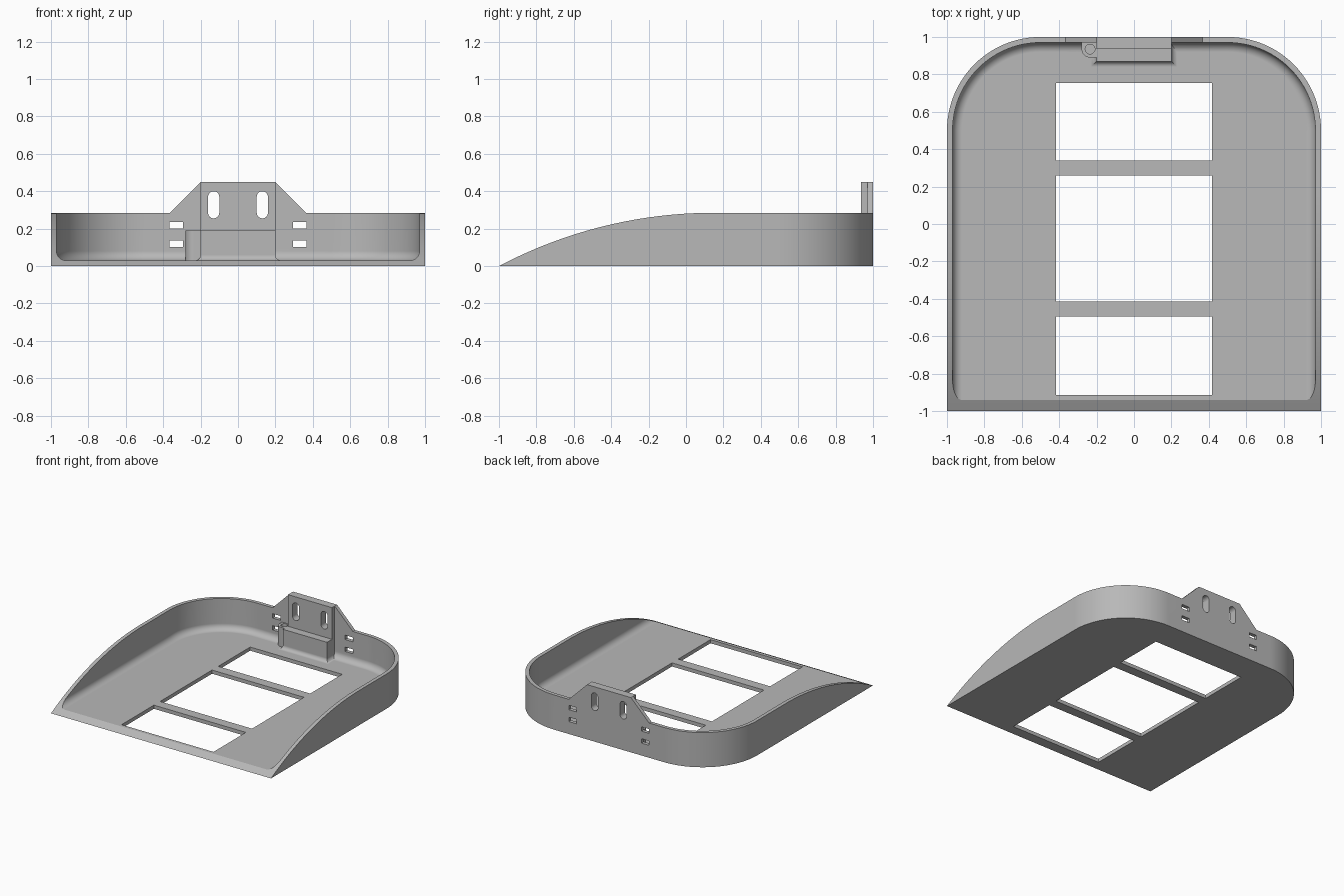
import bpy, bmesh, math

if "Cube" in bpy.data.objects:
    bpy.data.objects.remove(bpy.data.objects["Cube"])

WALL, FLOOR, RIM, TOP = 0.03, 0.03, 0.285, 0.45
FILLET = 0.05


def loft(name, rings):
    """Closed solid through rings that share one vertex count."""
    bm = bmesh.new()
    rows = [[bm.verts.new(p) for p in ring] for ring in rings]
    n = len(rows[0])
    for a, b in zip(rows, rows[1:]):
        for i in range(n):
            j = (i + 1) % n
            bm.faces.new((a[i], a[j], b[j], b[i]))
    bm.faces.new(rows[0][::-1])
    bm.faces.new(rows[-1])
    bmesh.ops.recalc_face_normals(bm, faces=bm.faces)
    mesh = bpy.data.meshes.new(name)
    bm.to_mesh(mesh)
    bm.free()
    obj = bpy.data.objects.new(name, mesh)
    bpy.context.collection.objects.link(obj)
    return obj


def prism(name, points, axis, lo, hi):
    """Extrude a flat outline along x, y or z."""
    place = {"x": lambda p, t: (t, p[0], p[1]),
             "y": lambda p, t: (p[0], t, p[1]),
             "z": lambda p, t: (p[0], p[1], t)}[axis]
    return loft(name, [[place(p, t) for p in points] for t in (lo, hi)])


def box(name, x0, x1, y0, y1, z0, z1):
    return prism(name, [(x0, y0), (x1, y0), (x1, y1), (x0, y1)], "z", z0, z1)


def arc(cx, cy, r, a0, a1, n):
    return [(cx + r * math.cos(math.radians(a0 + (a1 - a0) * i / n)),
             cy + r * math.sin(math.radians(a0 + (a1 - a0) * i / n)))
            for i in range(n + 1)]


def combine(obj, tool, operation):
    """Apply a boolean and discard the tool."""
    mod = obj.modifiers.new("cut", "BOOLEAN")
    mod.operation, mod.solver, mod.object = operation, "EXACT", tool
    bpy.context.view_layer.objects.active = obj
    bpy.ops.object.modifier_apply(modifier=mod.name)
    bpy.data.objects.remove(tool)


def outline(inset, front):
    """Tray plan: square front, rounded back corners."""
    r, c = 0.5 - inset, 0.5
    return ([(inset - 1, front), (1 - inset, front)]
            + arc(c, c, r, 0, 90, 24) + arc(-c, c, r, 90, 180, 24))


# Outer tray body
tray = prism("tray", outline(0, -1.1), "z", 0, 0.6)

# Front silhouette: level rim with a raised mounting tab
combine(tray, prism("rim_shape", [
    (-1.2, -0.2), (1.2, -0.2), (1.2, RIM), (0.365, RIM), (0.2, TOP),
    (-0.2, TOP), (-0.365, RIM), (-1.2, RIM)], "y", -1.5, 1.5), "INTERSECT")

# Side silhouette: circular sweep from the front lip up to the rim
reach, flat_y = 1.15, 0.15
radius = (reach ** 2 + RIM ** 2) / (2 * RIM)
lip = 90 + math.degrees(math.asin((reach + 0.04) / radius))
sweep = arc(flat_y, RIM - radius, radius, lip, 90, 32)
combine(tray, prism("side_shape", sweep + [
    (flat_y, 0.7), (1.2, 0.7), (1.2, -0.3), (-1.19, -0.3)],
    "x", -1.3, 1.3), "INTERSECT")

# Cavity with a rounded floor edge
steps = [math.radians(90 * i / 8) for i in range(9)]
fillet = [(FILLET * (1 - math.cos(t)), FLOOR + FILLET * (1 - math.sin(t)))
          for t in reversed(steps)]
rings = [[(x, y, z) for x, y in outline(WALL + d, -1.2)] for d, z in fillet]
rings.append([(x, y, 0.7) for x, y in outline(WALL, -1.2)])
cavity = loft("cavity", rings)

# Mount kept solid inside the cavity: thick plate, ledge block, screw boss
combine(cavity, box("plate", -0.2, 0.2, 0.935, 1.2, -0.1, 0.9), "DIFFERENCE")


def block_ring(d, z):
    return [(-0.2 - d, 0.87 - d, z), (0.2 + d, 0.87 - d, z),
            (0.2 + d, 1.2, z), (-0.2 - d, 1.2, z)]


foot = [(d * 0.6, FLOOR + (z - FLOOR) * 0.6) for d, z in fillet]
combine(cavity, loft("ledge", [block_ring(foot[0][0], -0.1)]
                     + [block_ring(d, z) for d, z in foot]
                     + [block_ring(0, 0.19)]), "DIFFERENCE")
boss = arc(-0.235, 0.935, 0.045, 180, 270, 10) + [
    (-0.19, 0.89), (-0.19, 1.2), (-0.28, 1.2)]
combine(cavity, prism("boss", boss, "z", -0.1, 0.19), "DIFFERENCE")
combine(tray, cavity, "DIFFERENCE")

# Screw hole in the boss
combine(tray, prism("screw_hole", arc(-0.235, 0.935, 0.026, 0, 345, 23),
                    "z", 0.05, 0.3), "DIFFERENCE")

# Three floor windows
for y0, y1 in ((-0.915, -0.495), (-0.415, 0.26), (0.34, 0.755)):
    combine(tray, box("window", -0.418, 0.418, y0, y1, -0.1, 0.2), "DIFFERENCE")

# Mounting slots and strap slots, mirrored
for side in (-1, 1):
    x = side * 0.13
    slot = arc(x, 0.37, 0.03, 0, 180, 12) + arc(x, 0.285, 0.03, 180, 360, 12)
    combine(tray, prism("mount_slot", slot, "y", 0.8, 1.2), "DIFFERENCE")
    for z in (0.12, 0.218):
        x = side * 0.33
        combine(tray, box("strap_slot", x - 0.035, x + 0.035, 0.9, 1.2,
                          z - 0.018, z + 0.018), "DIFFERENCE")

# Single grey finish
grey = bpy.data.materials.new("plain_grey")
grey.use_nodes = True
colour = (0.48, 0.48, 0.48, 1)
grey.diffuse_color = colour
grey.node_tree.nodes["Principled BSDF"].inputs["Base Color"].default_value = colour
tray.data.materials.clear()
tray.data.materials.append(grey)
for face in tray.data.polygons:
    face.material_index = 0

# Smooth curves, crisp edges
bpy.ops.object.select_all(action="DESELECT")
tray.select_set(True)
bpy.context.view_layer.objects.active = tray
bpy.ops.object.shade_smooth_by_angle(angle=math.radians(25))
weighted = tray.modifiers.new("weighted_normals", "WEIGHTED_NORMAL")
weighted.keep_sharp = True
